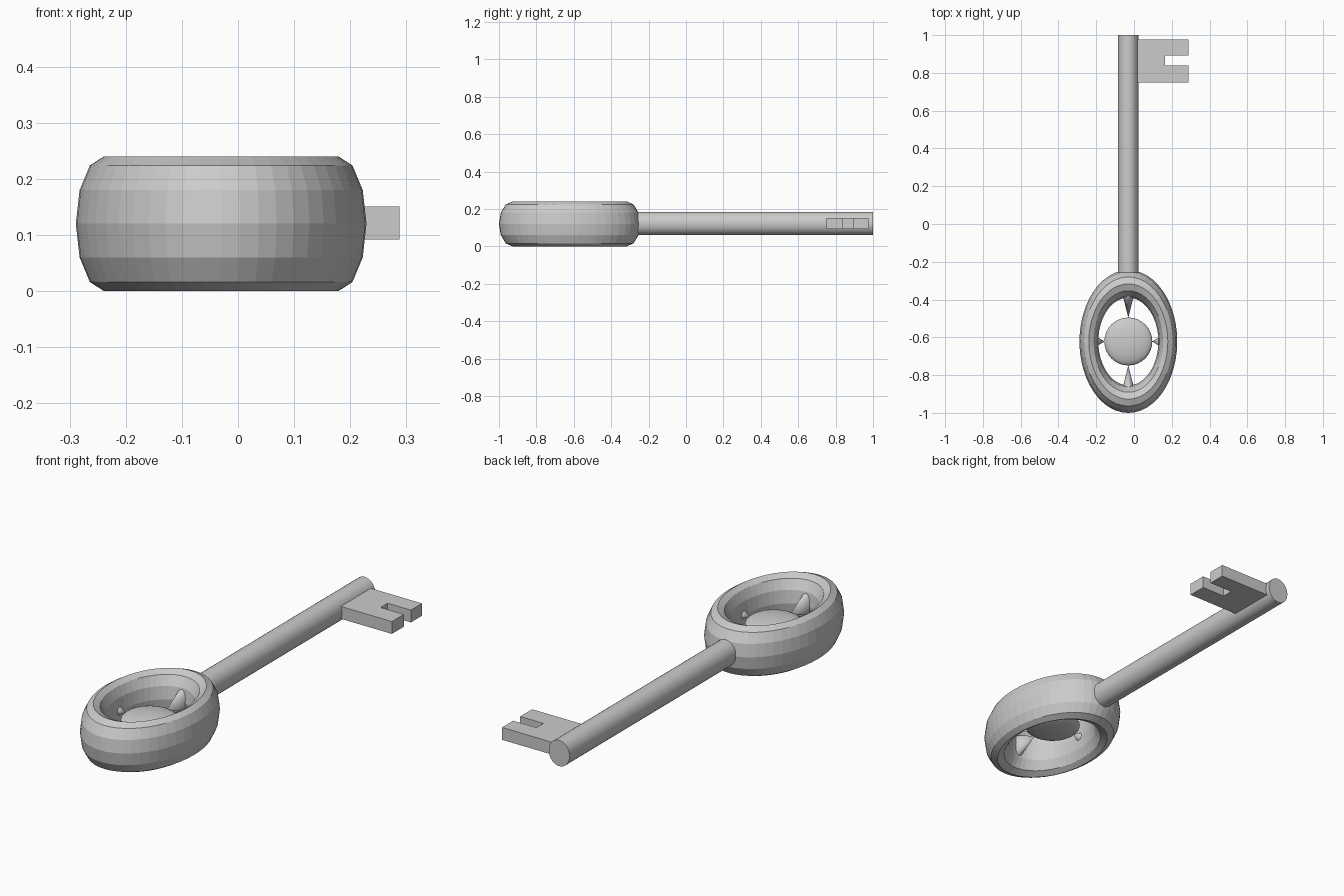
import bpy, bmesh
from math import cos, sin, pi
from mathutils import Matrix, Vector

if "Cube" in bpy.data.objects:
    bpy.data.objects.remove(bpy.data.objects["Cube"])

CX, CY, CZ = -0.03, -0.622, 0.12   # centre of the bow


def make(name, bm, smooth=None):
    bmesh.ops.recalc_face_normals(bm, faces=bm.faces[:])
    me = bpy.data.meshes.new(name)
    bm.to_mesh(me)
    bm.free()
    ob = bpy.data.objects.new(name, me)
    bpy.context.collection.objects.link(ob)
    if smooth:
        bpy.ops.object.select_all(action='DESELECT')
        ob.select_set(True)
        bpy.context.view_layer.objects.active = ob
        bpy.ops.object.shade_smooth_by_angle(angle=smooth)
    return ob


def cone(name, base, tip, half_a, half_z, r_tip=0.0):
    """Horizontal cone or rod from base to tip with an elliptical section."""
    base, tip = Vector(base), Vector(tip)
    d = (tip - base).normalized()
    side = d.cross(Vector((0, 0, 1)))
    bm = bmesh.new()
    bmesh.ops.create_cone(bm, cap_ends=True, segments=32, radius1=1,
                          radius2=r_tip, depth=1)
    mid, length = (base + tip) / 2, (tip - base).length
    for v in bm.verts:
        x, y, z = v.co
        v.co = mid + side * x * half_a + Vector((0, 0, y * half_z)) + d * z * length
    return make(name, bm, pi / 6)


# Oval bow ring: stretched faceted torus
bm = bmesh.new()
N, M = 48, 12
rings = []
for i in range(N):
    a = 2 * pi * i / N
    ring = []
    for j in range(M):
        b = 2 * pi * j / M
        r = 0.209 + 0.05 * cos(b)
        ring.append(bm.verts.new((CX + r * cos(a), CY + 1.46 * r * sin(a),
                                  CZ + 0.12 * sin(b))))
    rings.append(ring)
for i in range(N):
    p, q = rings[i], rings[(i + 1) % N]
    for j in range(M):
        k = (j + 1) % M
        bm.faces.new((p[j], q[j], q[k], p[k]))
make("bow_ring", bm)

# Flattened gem in the middle of the bow
bm = bmesh.new()
bmesh.ops.create_uvsphere(bm, u_segments=32, v_segments=16, radius=1,
                          matrix=Matrix.Translation((CX, CY, CZ))
                          @ Matrix.Diagonal((0.127, 0.127, 0.035, 1)))
make("gem", bm, pi / 6)

# Spikes pointing from the ring to the gem
for s, n in ((1, "a"), (-1, "b")):
    cone("long_spike_" + n, (CX, CY + s * 0.25, CZ), (CX, CY + s * 0.126, CZ), 0.031, 0.058)
    cone("short_spike_" + n, (CX + s * 0.17, CY, CZ), (CX + s * 0.126, CY, CZ), 0.027, 0.022)

# Shaft
cone("shaft", (CX, -0.28, 0.122), (CX, 1.0, 0.122), 0.055, 0.062, 1.0)

# Notched bit at the end of the shaft
outline = [(0.0, 0.75), (0.288, 0.75), (0.288, 0.84), (0.165, 0.84),
           (0.165, 0.893), (0.288, 0.893), (0.288, 0.977), (0.0, 0.977)]
bm = bmesh.new()
face = bm.faces.new([bm.verts.new((x, y, 0.092)) for x, y in outline])
ext = bmesh.ops.extrude_face_region(bm, geom=[face])
bmesh.ops.translate(bm, vec=(0, 0, 0.059),
                    verts=[g for g in ext["geom"] if isinstance(g, bmesh.types.BMVert)])
make("bit", bm)
